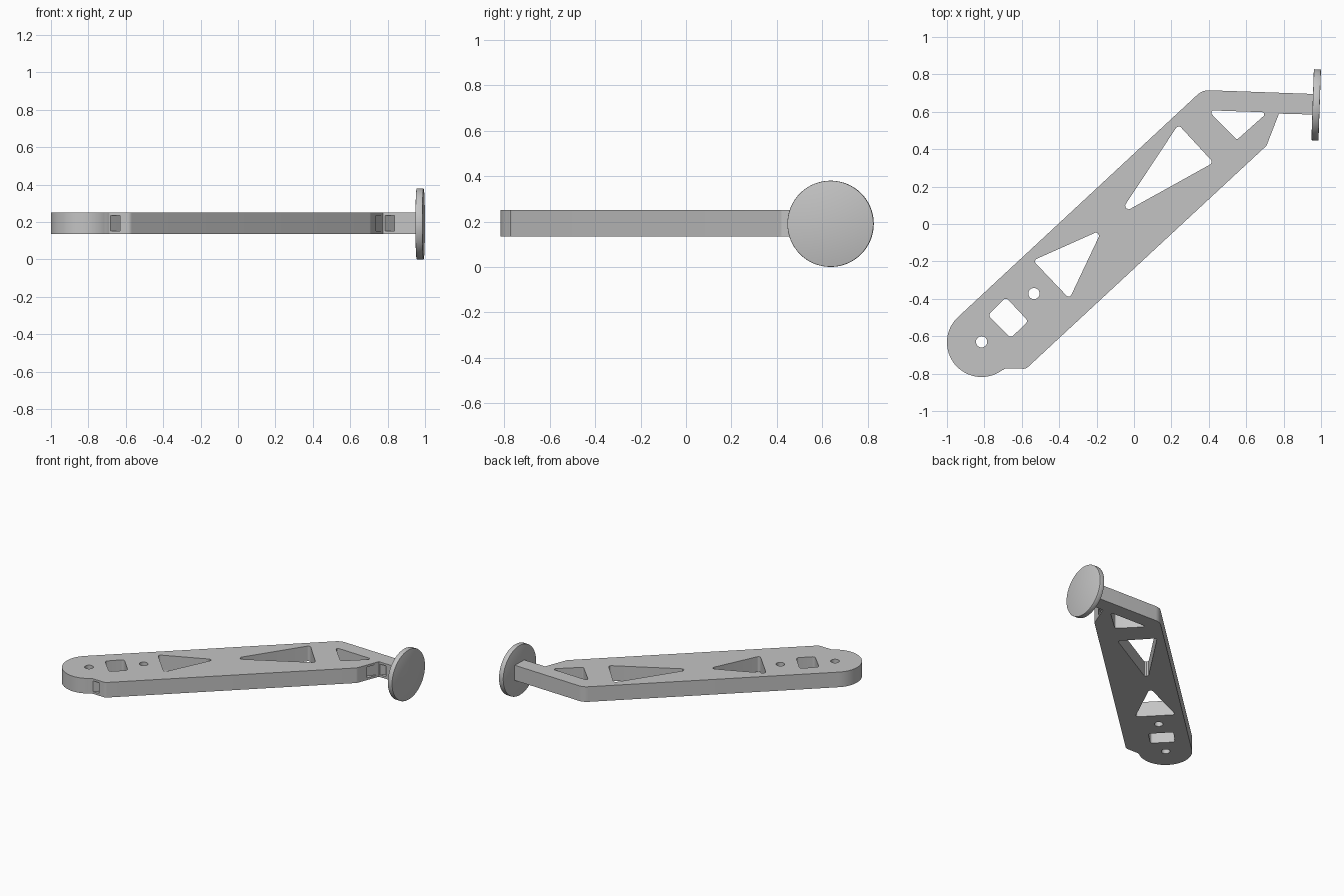
import bpy, bmesh, math
from mathutils import Vector, Matrix

cube = bpy.data.objects.get("Cube")
if cube:
    bpy.data.objects.remove(cube, do_unlink=True)

Z_LOW, Z_HIGH = 0.135, 0.25

grey = bpy.data.materials.new("satin_grey")
grey.use_nodes = True
colour = (0.55, 0.55, 0.55, 1)
grey.diffuse_color = colour
grey.node_tree.nodes["Principled BSDF"].inputs["Base Color"].default_value = colour


def rounded(points, radius, steps=6):
    """Round each corner of a closed outline."""
    result = []
    pts = [Vector(p) for p in points]
    for i, p in enumerate(pts):
        a = (pts[i - 1] - p).normalized()
        b = (pts[(i + 1) % len(pts)] - p).normalized()
        half = a.angle(b) / 2
        centre = p + (a + b).normalized() * radius / math.sin(half)
        reach = radius / math.tan(half)
        start, end = p + a * reach - centre, p + b * reach - centre
        for k in range(steps + 1):
            t = k / steps
            result.append(centre + start.lerp(end, t).normalized() * radius)
    return result


def arc(centre, radius, start, end, steps):
    angles = [math.radians(start + (end - start) * k / steps) for k in range(steps + 1)]
    return [Vector((centre[0] + radius * math.cos(a), centre[1] + radius * math.sin(a)))
            for a in angles]


def add_prism(bm, outline, low, high):
    base = bm.faces.new([bm.verts.new((p[0], p[1], low)) for p in outline])
    top = bmesh.ops.extrude_face_region(bm, geom=[base])["geom"]
    bmesh.ops.translate(bm, vec=(0, 0, high - low),
                        verts=[v for v in top if isinstance(v, bmesh.types.BMVert)])


def finish(name, bm):
    bmesh.ops.recalc_face_normals(bm, faces=bm.faces)
    mesh = bpy.data.meshes.new(name)
    bm.to_mesh(mesh)
    bm.free()
    mesh.materials.append(grey)
    obj = bpy.data.objects.new(name, mesh)
    bpy.context.collection.objects.link(obj)
    return obj


def smooth(obj):
    bpy.ops.object.select_all(action="DESELECT")
    obj.select_set(True)
    bpy.context.view_layer.objects.active = obj
    bpy.ops.object.shade_smooth_by_angle(angle=math.radians(30))


# Arm plate: round pivot end, straight beam, bent tip
pivot = (-0.815, -0.633)
outline = arc(pivot, 0.185, -54, -227, 40)
outline += arc((0.40, 0.625), 0.09, 133, 88, 8)
outline += [Vector(p) for p in ((0.965, 0.695), (0.965, 0.585), (0.775, 0.59))]
outline += arc((0.685, 0.435), 0.028, -18, -47, 4)
outline += arc((-0.59, -0.741), 0.033, -47, -90, 5)
outline += arc((-0.682, -0.79), 0.018, 85, 140, 4)
bm = bmesh.new()
add_prism(bm, outline, Z_LOW, Z_HIGH)
arm = finish("arm_plate", bm)

# Openings through the plate
openings = [
    rounded([(0.237, 0.532), (0.425, 0.328), (-0.085, 0.045)], 0.018),
    rounded([(-0.54, -0.195), (-0.17, -0.03), (-0.345, -0.40)], 0.016),
    rounded([(0.395, 0.608), (0.715, 0.597), (0.55, 0.45)], 0.012),
    rounded([(-0.685, -0.392), (-0.565, -0.52), (-0.66, -0.61), (-0.78, -0.488)], 0.018),
    arc((-0.535, -0.372), 0.03, 0, 348.75, 31),
    arc((-0.815, -0.63), 0.03, 0, 348.75, 31),
]
bm = bmesh.new()
for shape in openings:
    add_prism(bm, shape, 0, 0.5)

# Narrow channel running lengthwise inside the front edge
edge = Vector((-0.565, -0.765))
along = Vector((0.733, 0.68))
inward = Vector((-0.68, 0.733))
channel = [edge + along * a + inward * b
           for a, b in ((-0.2, 0.038), (2, 0.038), (2, 0.075), (-0.2, 0.075))]
add_prism(bm, channel, 0.152, 0.234)
cutter = finish("opening_cutter", bm)
cutter.hide_render = True

cut = arm.modifiers.new("openings", "BOOLEAN")
cut.operation = "DIFFERENCE"
cut.solver = "EXACT"
cut.object = cutter
bpy.context.view_layer.objects.active = arm
bpy.ops.object.modifier_apply(modifier=cut.name)
bpy.data.objects.remove(cutter, do_unlink=True)
smooth(arm)

# Round end disc, square to the bent tip
bm = bmesh.new()
bmesh.ops.create_cone(bm, cap_ends=True, segments=64, radius1=0.19, radius2=0.19, depth=0.038)
bmesh.ops.bevel(bm, geom=[e for e in bm.edges if any(len(f.verts) > 4 for f in e.link_faces)],
                offset=0.003, segments=2, affect="EDGES", profile=0.5)
turn = Matrix.Rotation(math.radians(-2), 4, "Z") @ Matrix.Rotation(math.radians(90), 4, "Y")
bmesh.ops.transform(bm, verts=bm.verts, matrix=Matrix.Translation((0.974, 0.637, 0.19)) @ turn)
smooth(finish("end_disc", bm))
